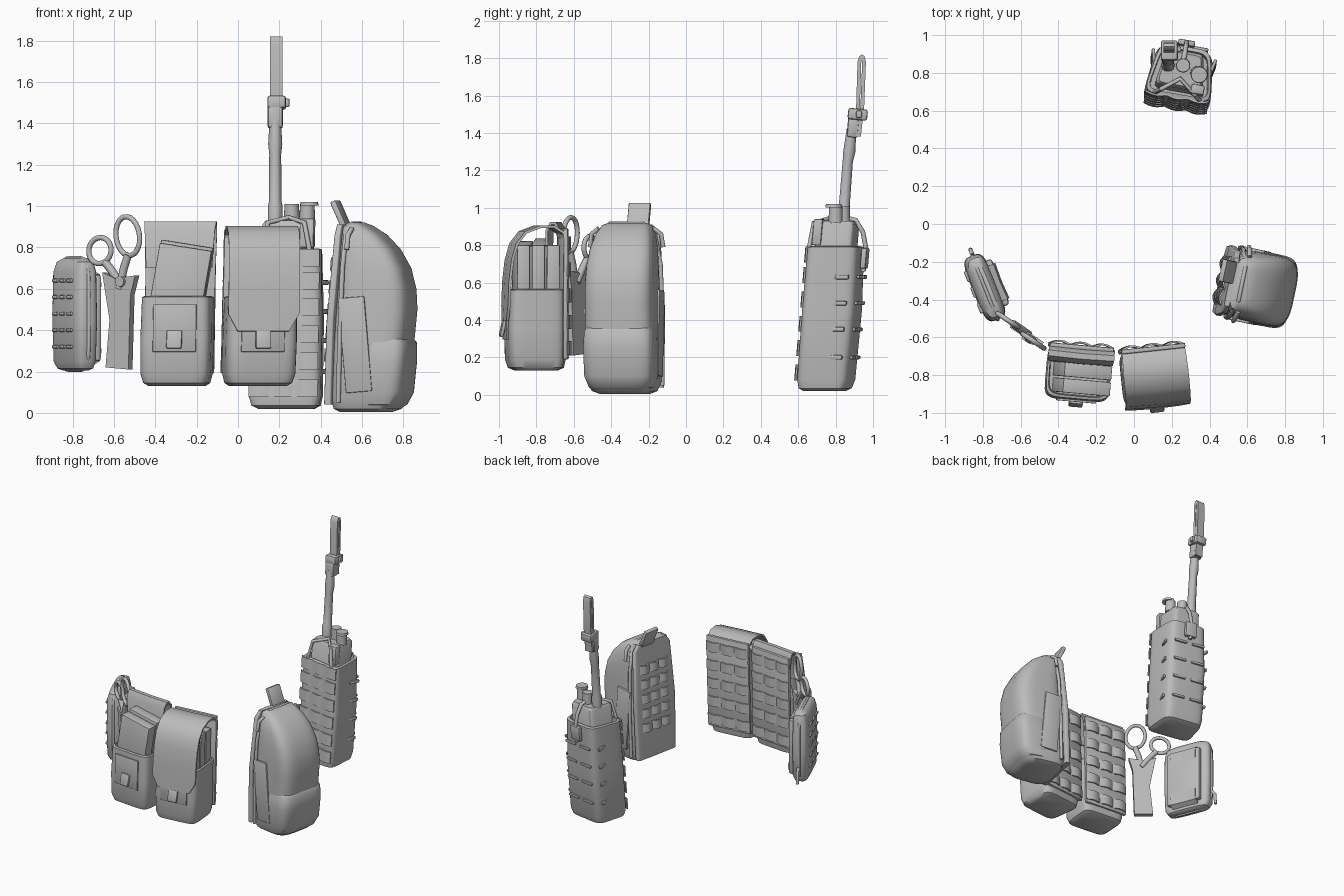
import bpy, bmesh, math
from mathutils import Matrix, Vector

if "Cube" in bpy.data.objects:
    bpy.data.objects.remove(bpy.data.objects["Cube"])

grey = bpy.data.materials.new("plain_grey")
grey.diffuse_color = (0.5, 0.5, 0.5, 1)
grey.use_nodes = True
grey.node_tree.nodes["Principled BSDF"].inputs["Base Color"].default_value = grey.diffuse_color


def frame(x, y, deg, lean_x=0.0, lean_y=0.0):
    """Placement: local -y faces outward, with a lean growing with height."""
    shear = Matrix(((1, 0, lean_x, 0), (0, 1, lean_y, 0), (0, 0, 1, 0), (0, 0, 0, 1)))
    return Matrix.Translation((x, y, 0)) @ Matrix.Rotation(math.radians(deg), 4, 'Z') @ shear


def finish(ob, angle=40):
    ob.data.materials.clear()
    ob.data.materials.append(grey)
    bpy.ops.object.select_all(action='DESELECT')
    ob.select_set(True)
    bpy.context.view_layer.objects.active = ob
    bpy.ops.object.shade_smooth_by_angle(angle=math.radians(angle))
    return ob


def make(name, bm, M, angle=40):
    bmesh.ops.transform(bm, matrix=M, verts=bm.verts)
    bmesh.ops.recalc_face_normals(bm, faces=bm.faces)
    me = bpy.data.meshes.new(name)
    bm.to_mesh(me)
    bm.free()
    ob = bpy.data.objects.new(name, me)
    bpy.context.collection.objects.link(ob)
    return finish(ob, angle)


def loft(name, M, rings, power=6, n=32):
    """Soft body from rings (z, y_front, y_back, width_front, width_back)."""
    bm = bmesh.new()
    loops = []
    for z, yf, yb, wf, wb in rings:
        loop = []
        for i in range(n):
            a = 2 * math.pi * (i + 0.5) / n
            c, s = math.cos(a), math.sin(a)
            u = math.copysign(abs(c) ** (2 / power), c) / 2
            v = math.copysign(abs(s) ** (2 / power), s) / 2 + 0.5
            loop.append(bm.verts.new((u * (wf + (wb - wf) * v), yf + (yb - yf) * v, z)))
        loops.append(loop)
    for a, b in zip(loops, loops[1:]):
        for i in range(n):
            bm.faces.new((a[i], a[(i + 1) % n], b[(i + 1) % n], b[i]))
    bm.faces.new(loops[0])
    bm.faces.new(loops[-1])
    return make(name, bm, M)


def box(name, M, c, size, rot=(0, 0, 0), bevel=0.008):
    bm = bmesh.new()
    bmesh.ops.create_cube(bm, size=1)
    bmesh.ops.scale(bm, vec=size, verts=bm.verts)
    if bevel:
        bmesh.ops.bevel(bm, geom=bm.edges[:], offset=min(bevel, min(size) * .4), segments=2,
                        affect='EDGES', profile=0.5)
    R = Matrix.Identity(4)
    for ang, ax in zip(rot, 'XYZ'):
        R = Matrix.Rotation(math.radians(ang), 4, ax) @ R
    return make(name, bm, M @ Matrix.Translation(c) @ R)


def cylinder(name, M, c, r, h, axis='Z'):
    bm = bmesh.new()
    bmesh.ops.create_cone(bm, cap_ends=True, segments=20, radius1=r, radius2=r * .93, depth=h)
    R = Matrix.Rotation(math.pi / 2, 4, 'X') if axis == 'Y' else Matrix.Identity(4)
    return make(name, bm, M @ Matrix.Translation(c) @ R)


def sheet(name, M, rows, thick):
    """Cloth sheet through rows of points, given a thickness."""
    bm = bmesh.new()
    grid = [[bm.verts.new(p) for p in row] for row in rows]
    for a, b in zip(grid, grid[1:]):
        for i in range(len(a) - 1):
            bm.faces.new((a[i], a[i + 1], b[i + 1], b[i]))
    bmesh.ops.recalc_face_normals(bm, faces=bm.faces)
    bmesh.ops.solidify(bm, geom=bm.faces[:], thickness=thick)
    return make(name, bm, M)


def flap(name, M, path, thick=0.014):
    """Flap from (y, z, width) steps."""
    sheet(name, M, [[(-w / 2, y, z), (0, y - .004, z), (w / 2, y, z)] for y, z, w in path], thick)


def webbing(name, M, zs, h, w, y, amp, bumps=3):
    """Rows of strap tacked at intervals so that it bows between stitches."""
    n = bumps * 6
    for k, z in enumerate(zs):
        pts = [(-w / 2 + w * i / n, y + amp * abs(math.sin(math.pi * bumps * i / n))) for i in range(n + 1)]
        sheet(f"{name}_{k}", M, [[(a, b, z - h / 2) for a, b in pts], [(a, b, z + h / 2) for a, b in pts]], .01)


def tube(name, M, pts, r, closed=False, radii=None):
    cu = bpy.data.curves.new(name, 'CURVE')
    cu.dimensions = '3D'
    cu.bevel_depth = r
    cu.bevel_resolution = 3
    cu.use_fill_caps = True
    sp = cu.splines.new('POLY')
    sp.points.add(len(pts) - 1)
    for i, p in enumerate(pts):
        sp.points[i].co = (*(M @ Vector(p)), 1)
        sp.points[i].radius = radii[i] if radii else 1
    sp.use_cyclic_u = closed
    ob = bpy.data.objects.new(name, cu)
    bpy.context.collection.objects.link(ob)
    bpy.ops.object.select_all(action='DESELECT')
    ob.select_set(True)
    bpy.context.view_layer.objects.active = ob
    bpy.ops.object.convert(target='MESH')
    return finish(bpy.context.object)


# Two front magazine pouches: pocket, back panel, webbing, pull tab
closed = frame(0.095, -0.80, 6, 0.025)
opened = frame(-0.30, -0.79, -5, 0.015)
for tag, M, d in (("closed", closed, 0.0), ("open", opened, 0.02)):
    f = -0.16 + d
    loft(tag + "_pouch_body", M, [(.13, f + .05, .10, .26, .28), (.145, f + .015, .13, .31, .32),
         (.19, f, .14, .34, .34), (.35, f - .005, .14, .345, .345), (.56, f + .005, .14, .335, .34),
         (.565, f + .02, .13, .31, .32), (.5, f + .025, .125, .30, .31)])
    box(tag + "_pouch_back_panel", M, (0, .138, .54), (.34, .025, .70))
    webbing(tag + "_pouch_webbing", M, [.25, .39, .53, .67, .81], .075, .34, .15, .018)
    box(tag + "_pouch_front_patch", M, (0, f - .006, .41), (.21, .012, .23), bevel=.004)
    box(tag + "_pouch_pull_tab", M, (.0, f - .022, .355), (.075, .02, .09), (-12, 0, 0))
flap("closed_pouch_flap", closed, [(.15, .62, .33), (.15, .80, .33), (.135, .87, .335), (.08, .905, .34),
     (0, .905, .345), (-.08, .875, .345), (-.13, .81, .345), (-.155, .72, .345), (-.168, .60, .345),
     (-.172, .48, .345), (-.176, .395, .25)])
for k in range(3):
    box(f"closed_pouch_magazine_{k}", closed, (0, -.085 + k * .08, .60), (.28, .07, .40))

# Open pouch: flap folded down behind the magazines
flap("open_pouch_folded_flap", opened, [(.14, .5, .33), (.14, .78, .345), (.135, .88, .35), (.11, .925, .35),
     (.08, .925, .35), (.055, .88, .34), (.05, .7, .32)])
for k, (y, z) in enumerate(((-.07, .585), (.015, .60))):
    box(f"open_pouch_magazine_{k}", opened, (.01, y, z), (.255, .075, .44), (0, 9, 0), .005)

# Shears: sheath, pivot, shanks and finger rings
S = frame(-0.585, -0.575, -34)
outline = ((-.075, .68), (.0, .65), (.118, .665), (.09, .57), (.078, .21), (-.055, .22), (-.032, .45))
bm = bmesh.new()
face = bm.faces.new([bm.verts.new((x, -.018, z)) for x, z in outline])
ext = bmesh.ops.extrude_face_region(bm, geom=[face])
bmesh.ops.translate(bm, vec=(0, .036, 0), verts=[v for v in ext['geom'] if isinstance(v, bmesh.types.BMVert)])
make("shears_sheath", bm, S)
cylinder("shears_pivot", S, (.035, -.01, .635), .027, .045, 'Y')
for k, (cx, cz, rx, rz, tilt, y) in enumerate(((.068, .855, .068, .095, 12, -.008), (-.105, .785, .066, .062, 30, .008))):
    t = math.radians(tilt)
    ring = []
    for i in range(24):
        a = 2 * math.pi * i / 24
        u, v = rx * math.cos(a), rz * math.sin(a)
        ring.append((cx + u * math.cos(t) - v * math.sin(t), y, cz + u * math.sin(t) + v * math.cos(t)))
    tube(f"shears_finger_ring_{k}", S, ring, .013, True)
tube("shears_shank_0", S, [(.07, -.008, .765), (.045, -.008, .70), (.02, -.008, .60)], .02)
tube("shears_shank_1", S, [(-.075, .008, .73), (-.03, .008, .68), (.03, .008, .60)], .02)

# Small side pouch with belt loops, zip and outer webbing bars
P = frame(-0.785, -0.335, -68, 0.0, 0.0)
loft("small_pouch_body", P, [(.205, -.03, .03, .24, .24), (.215, -.05, .045, .31, .31), (.25, -.065, .055, .35, .35),
     (.45, -.07, .06, .365, .365), (.68, -.065, .055, .36, .36), (.73, -.05, .045, .33, .33), (.75, -.02, .025, .25, .25)], 4)
for z in (.30, .62):
    flap("small_pouch_belt_loop", P, [(.05, z - .07, .2), (.085, z - .05, .2), (.095, z, .2), (.085, z + .05, .2), (.05, z + .07, .2)])
box("small_pouch_back_pad", P, (0.0, .065, .46), (.26, .04, .42), bevel=.015)
edge = [(.183 * math.copysign(abs(math.cos(a)) ** .4, math.cos(a)), -.005,
         .478 + .272 * math.copysign(abs(math.sin(a)) ** .4, math.sin(a))) for a in [2 * math.pi * (i + .5) / 36 for i in range(36)]]
tube("small_pouch_zip", P, edge, .009, True)
for z in (.32, .40, .48, .56, .64):
    for x in (-.09, .0, .09):
        box("small_pouch_bar", P, (x, -.068, z), (.06, .02, .018))
tube("small_pouch_zip_pull", P, [(-.185, 0, .33), (-.21, 0, .30), (-.215, 0, .22)], .011)

# Large rounded pouch
B = frame(0.65, -0.335, 78)
loft("large_pouch_body", B, [(.005, -.09, .15, .24, .26), (.02, -.13, .175, .32, .34), (.07, -.165, .19, .37, .38),
     (.30, -.185, .18, .385, .38), (.50, -.205, .165, .38, .37), (.60, -.20, .155, .38, .37), (.70, -.175, .15, .37, .36),
     (.79, -.125, .145, .34, .35), (.86, -.06, .135, .29, .33), (.905, .01, .125, .24, .29), (.92, .05, .105, .18, .22)], 4)
loft("large_pouch_front_pocket", B, [(.015, -.11, .03, .24, .26), (.04, -.155, .04, .33, .36), (.10, -.185, .05, .375, .395),
     (.25, -.20, .04, .385, .395), (.34, -.20, .03, .37, .39), (.36, -.185, .02, .35, .37)], 4)
loft("large_pouch_back_panel", B, [(.04, .165, .205, .36, .36), (.45, .15, .19, .38, .38), (.86, .12, .155, .34, .34), (.91, .12, .15, .26, .26)], 8)
webbing("large_pouch_webbing", B @ frame(0, .218, 0, 0, -.07), [.28, .39, .50, .61, .72], .065, .27, 0, .02)
for s in (-1, 1):
    box("large_pouch_side_panel", B, (s * .189, .045, .33), (.018, .13, .46), (-5, 0, 0), .005)
    tube("large_pouch_zip_pull", B, [(s * .15, .07, .89), (s * .19, .08, .86), (s * .2, .085, .79)], .012)
tube("large_pouch_zip", B, [(-.185, .13, .05), (-.19, .12, .4), (-.18, .11, .7), (-.15, .10, .86), (-.09, .08, .915), (.09, .08, .915),
     (.15, .10, .86), (.18, .11, .7), (.19, .12, .4), (.185, .13, .05)], .012)
box("large_pouch_grab_loop", B, (.05, .165, .955), (.12, .03, .15), (-24, 0, 0))

# Radio holder, leaning outward with height
R = frame(0.24, 0.74, 170, 0, -0.085)
loft("radio_holder", R, [(.02, -.10, .10, .24, .28), (.035, -.13, .125, .29, .34), (.08, -.145, .135, .30, .37),
     (.45, -.15, .14, .30, .37), (.79, -.135, .14, .27, .36), (.795, -.115, .12, .24, .33), (.7, -.11, .115, .24, .32)], 6)
webbing("radio_holder_inner_webbing", R, [.12, .25, .38, .51, .64, .75], .085, .34, .137, .012)
for z in (.20, .35, .49, .63):
    for x in (-.07, .07):
        box("radio_holder_bar", R, (x, -.15, z), (.10, .018, .02))
    for s in (-1, 1):
        box("radio_holder_side_bar", R, (s * .16, -.07, z), (.018, .08, .024), (0, 0, s * 12))
loft("radio_body", R, [(.60, -.10, .10, .21, .27), (.91, -.10, .10, .20, .26), (.93, -.085, .085, .18, .23)], 8)
box("radio_side_plug", R, (-.10, .09, .87), (.07, .05, .14))
tube("retention_cord_inner", R, [(-.12, .13, .78), (-.09, .12, .92), (0, .05, .945), (.09, .12, .92), (.12, .13, .78)], .012)
tube("retention_cord_outer", R, [(0, -.02, .95), (0, -.09, .935), (0, -.135, .87), (0, -.16, .78), (0, -.155, .66)], .013)
box("retention_buckle", R, (0, -.157, .73), (.09, .03, .11))
W = Matrix.Identity(4)
cylinder("volume_knob", W, (.26, .84, .965), .038, .09)
cylinder("channel_knob", W, (.335, .80, .965), .038, .09)
cylinder("knob_cap", W, (.345, .79, 1.012), .045, .018)

# Antenna: thick mast, then a folded flat blade held by a clip
tube("antenna_mast", W, [(.18, .84, .90), (.18, .843, 1.0), (.18, .847, 1.02), (.18, .865, 1.25), (.18, .873, 1.3), (.18, .885, 1.42)],
     .036, radii=[1, 1, .85, .8, .95, .75])
blade = [(.895, 1.38), (.91, 1.55), (.917, 1.78), (.926, 1.81), (.94, 1.82), (.955, 1.81), (.962, 1.78), (.953, 1.55), (.935, 1.38)]
sheet("antenna_blade", W, [[(.155, y, z), (.185, y, z), (.215, y, z)] for y, z in blade], .02)
box("antenna_sleeve", W, (.18, .893, 1.435), (.075, .06, .12), (-5, 0, 0), .015)
box("antenna_clip", W, (.187, .918, 1.50), (.09, .105, .06), (-6, 0, 0), .012)
box("antenna_clip_stud", W, (.235, .925, 1.50), (.03, .03, .04))
